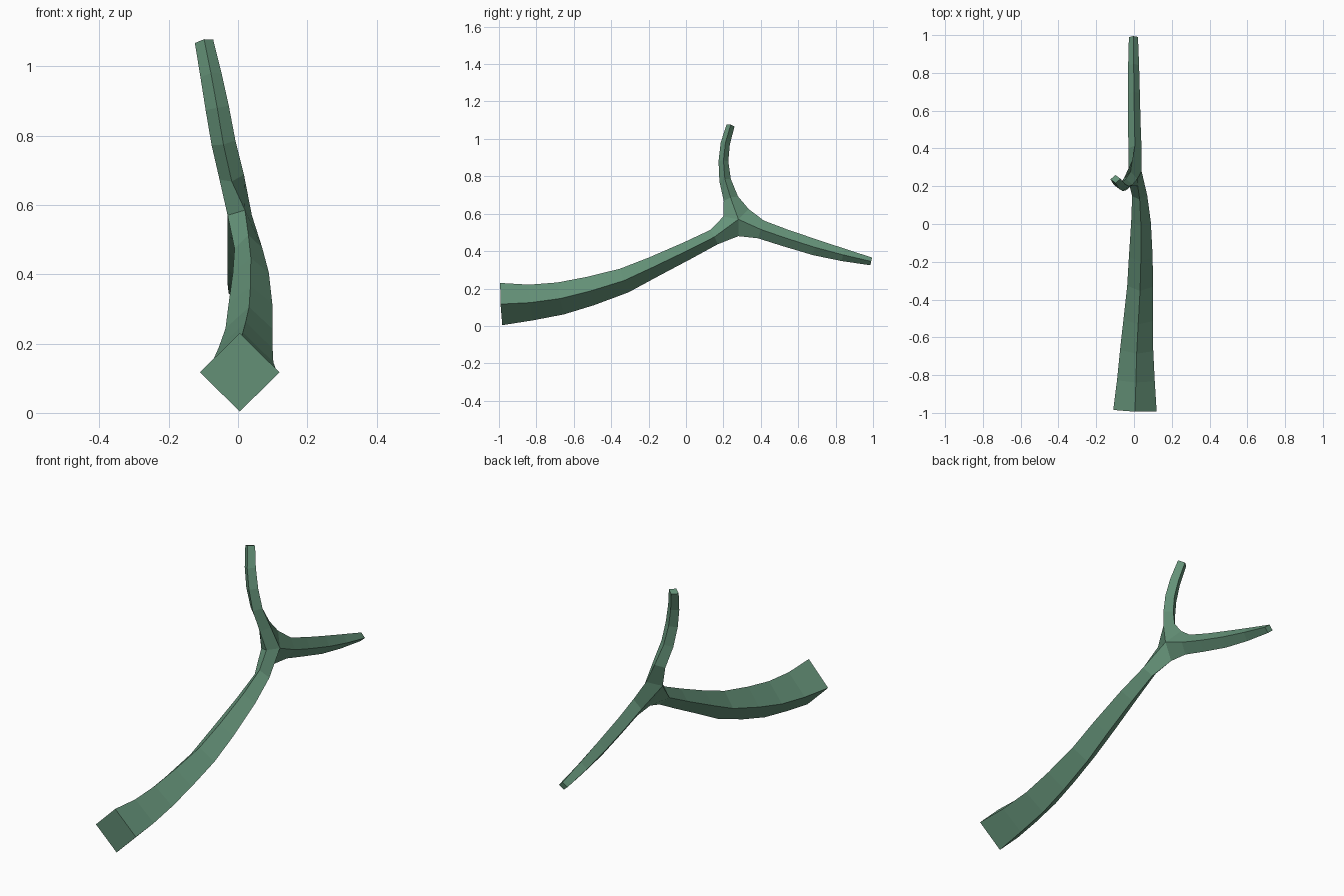
import bpy, bmesh
from mathutils import Vector

bm = bmesh.new()

# Fork: five shared corners where the three limbs meet
F, R, B, L, C = [bm.verts.new(p) for p in (
    (0.02, 0.20, 0.585), (0.04, 0.28, 0.57), (0.005, 0.28, 0.48),
    (-0.03, 0.23, 0.57), (-0.01, 0.335, 0.625))]


def limb(start, ring_from, stations):
    """Loft a four-sided diamond section from the fork to the tip."""
    pts = [Vector(ring_from)] + [Vector(s[:3]) for s in stations]
    ring = start
    for i, s in enumerate(stations, 1):
        t = (pts[min(i + 1, len(pts) - 1)] - pts[i - 1]).normalized()
        if s is stations[-1]:
            t = (pts[i] - pts[i - 1]).normalized()
        side = (Vector((1, 0, 0)) - t * t.x).normalized()
        up = side.cross(t)
        # keep the first corner facing up (or forward for the upright limb)
        if up.dot(Vector((0, -0.7, 1))) < 0:
            up = -up
        new = [bm.verts.new(pts[i] + d) for d in
               (up * s[4], side * s[3], -up * s[4], -side * s[3])]
        for k in range(4):
            j = (k + 1) % 4
            bm.faces.new((ring[k], ring[j], new[j], new[k]))
        ring = new
    bm.faces.new(ring)


# Thick trunk: x, y, z, half width, half height
limb([F, R, B, L], (0.02, 0.25, 0.53), [
    (0.030, 0.150, 0.475, 0.040, 0.043),
    (0.037, 0.010, 0.404, 0.052, 0.048),
    (0.036, -0.175, 0.315, 0.063, 0.056),
    (0.032, -0.330, 0.243, 0.068, 0.067),
    (0.022, -0.510, 0.187, 0.078, 0.078),
    (0.014, -0.670, 0.147, 0.088, 0.087),
    (0.010, -0.830, 0.125, 0.100, 0.096),
    (0.005, -0.988, 0.117, 0.115, 0.113)])

# Upright branch
limb([F, R, C, L], (0.0, 0.27, 0.59), [
    (-0.018, 0.240, 0.680, 0.036, 0.040),
    (-0.042, 0.209, 0.780, 0.035, 0.031),
    (-0.060, 0.200, 0.880, 0.034, 0.026),
    (-0.078, 0.210, 0.975, 0.031, 0.025),
    (-0.098, 0.238, 1.072, 0.027, 0.022)])

# Rear branch
limb([C, R, B, L], (0.005, 0.29, 0.55), [
    (0.005, 0.400, 0.516, 0.035, 0.050),
    (0.002, 0.530, 0.471, 0.033, 0.046),
    (0.000, 0.690, 0.420, 0.031, 0.043),
    (-0.002, 0.840, 0.380, 0.029, 0.034),
    (-0.003, 0.990, 0.345, 0.024, 0.021)])

bmesh.ops.recalc_face_normals(bm, faces=bm.faces[:])
mesh = bpy.data.meshes.new("forked_branch")
bm.to_mesh(mesh)
bm.free()
obj = bpy.data.objects.new("forked_branch", mesh)
bpy.context.collection.objects.link(obj)

# Green surface
mat = bpy.data.materials.new("branch_green")
mat.diffuse_color = (0.13, 0.29, 0.19, 1)
mesh.materials.append(mat)
